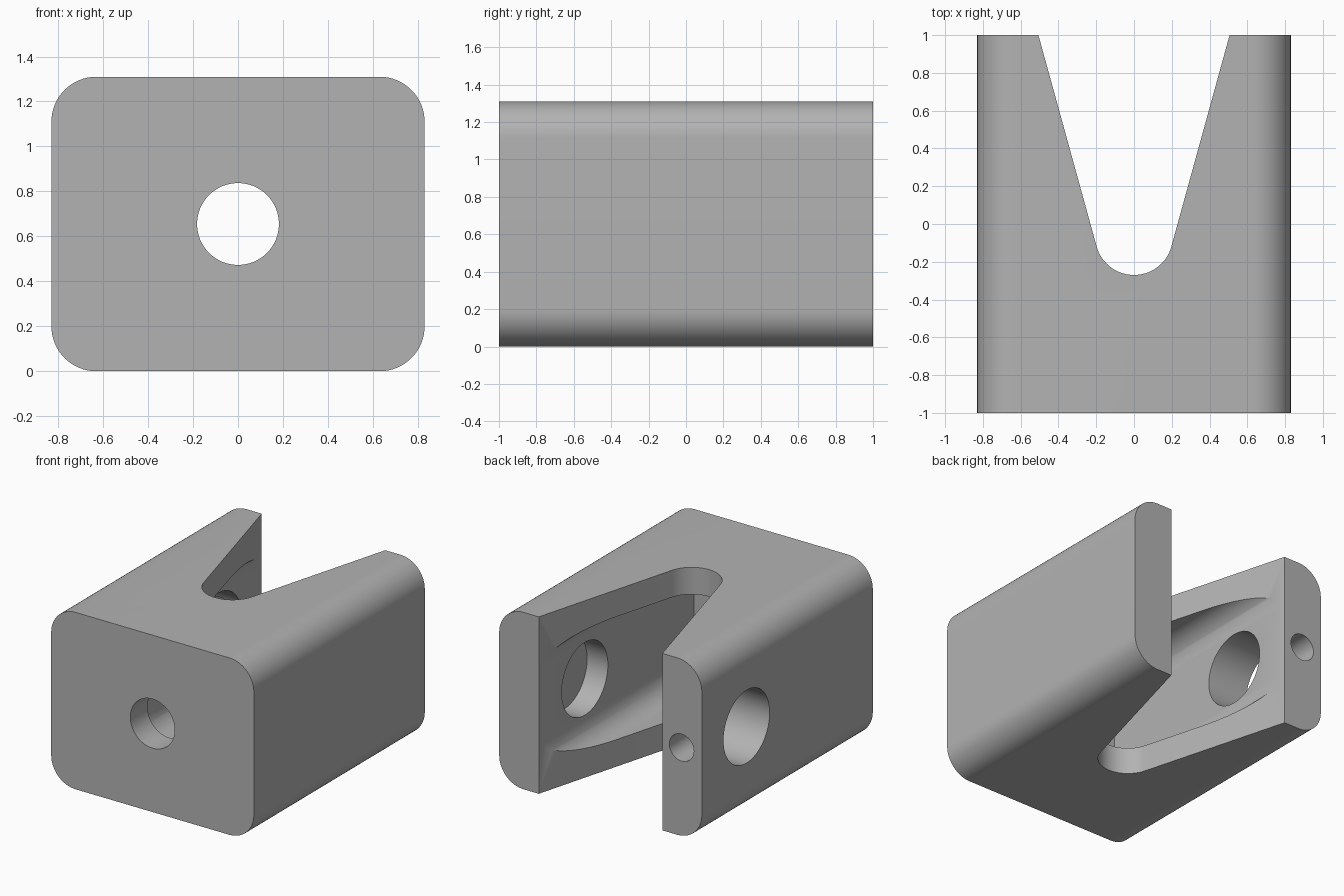
import bpy, bmesh, math
from mathutils import Matrix, Vector

if "Cube" in bpy.data.objects:
    bpy.data.objects.remove(bpy.data.objects["Cube"])

W, H, MID = 0.83, 1.31, 0.655   # half width, height, middle height

grey = bpy.data.materials.new("plain grey")
grey.diffuse_color = (0.45, 0.45, 0.45, 1)
grey.use_nodes = True
grey.node_tree.nodes["Principled BSDF"].inputs["Base Color"].default_value = grey.diffuse_color


def prism(name, points, depth):
    """Extrude a closed 3D outline along the depth vector."""
    bm = bmesh.new()
    face = bm.faces.new([bm.verts.new(p) for p in points])
    ext = bmesh.ops.extrude_face_region(bm, geom=[face])
    moved = [g for g in ext["geom"] if isinstance(g, bmesh.types.BMVert)]
    bmesh.ops.translate(bm, verts=moved, vec=Vector(depth))
    bmesh.ops.recalc_face_normals(bm, faces=bm.faces)
    mesh = bpy.data.meshes.new(name)
    bm.to_mesh(mesh)
    bm.free()
    obj = bpy.data.objects.new(name, mesh)
    bpy.context.collection.objects.link(obj)
    return obj


def rounded_tube(name, half_w, z0, z1, r, y0, y1, n=16):
    """Rounded rectangle in x-z, extruded along y."""
    pts = []
    corners = [(half_w - r, z1 - r), (r - half_w, z1 - r),
               (r - half_w, z0 + r), (half_w - r, z0 + r)]
    for k, (cx, cz) in enumerate(corners):
        for i in range(n + 1):
            a = math.pi / 2 * (k + i / n)
            pts.append((cx + r * math.cos(a), y0, cz + r * math.sin(a)))
    return prism(name, pts, (0, y1 - y0, 0))


def drill(name, start, end, r, n=64):
    """Round hole cutter between two points."""
    start, end = Vector(start), Vector(end)
    axis = end - start
    rot = axis.to_track_quat('Z', 'Y')
    pts = [start + rot @ Vector((r * math.cos(t), r * math.sin(t), 0))
           for t in (2 * math.pi * i / n for i in range(n))]
    return prism(name, pts, axis)


# Main block with rounded long edges
body = rounded_tube("clevis_block", W, 0, H, 0.2, -1, 1)

# Tapered slot with a round root, open at the back
R, YC, A = 0.205, -0.065, math.radians(15.4)
arc = []
for i in range(33):
    t = math.pi + A + (math.pi - 2 * A) * i / 32
    arc.append((R * math.cos(t), YC + R * math.sin(t), -0.2))
# straight flanks run tangent from the root to beyond the back face
mouth = R / math.cos(A) + (1.2 - YC) * math.tan(A)
arc = [(-mouth, 1.2, -0.2)] + [
    (R * math.cos(t), YC + R * math.sin(t), -0.2)
    for t in (math.pi + A + (math.pi - 2 * A) * i / 32 for i in range(33))
] + [(mouth, 1.2, -0.2)]

cutters = [
    prism("slot_cutter", arc, (0, 0, 1.8)),
    rounded_tube("cavity_cutter", 0.495, 0.2, 1.11, 0.17, -0.8, 1.2),
    drill("front_hole_cutter", (0, -1.2, MID), (0, -0.5, MID), 0.182),
    # cross hole: through the left wall, blind in the right wall
    drill("cross_hole_cutter", (-1, 0.477, MID), (0.665, 0.477, MID), 0.27),
    drill("screw_hole_cutter", (-0.664, 1.2, MID), (-0.664, 0.55, MID), 0.1),
]
for c in cutters:
    c.hide_render = True
    mod = body.modifiers.new(c.name, 'BOOLEAN')
    mod.operation = 'DIFFERENCE'
    mod.solver = 'EXACT'
    mod.object = c

# Bake the cuts and remove the cutters
bpy.context.view_layer.update()
graph = bpy.context.evaluated_depsgraph_get()
baked = bpy.data.meshes.new_from_object(body.evaluated_get(graph))
body.modifiers.clear()
body.data = baked
for c in cutters:
    bpy.data.objects.remove(c)

body.data.materials.clear()
body.data.materials.append(grey)
bpy.context.view_layer.objects.active = body
body.select_set(True)
bpy.ops.object.shade_smooth_by_angle(angle=math.radians(30))
